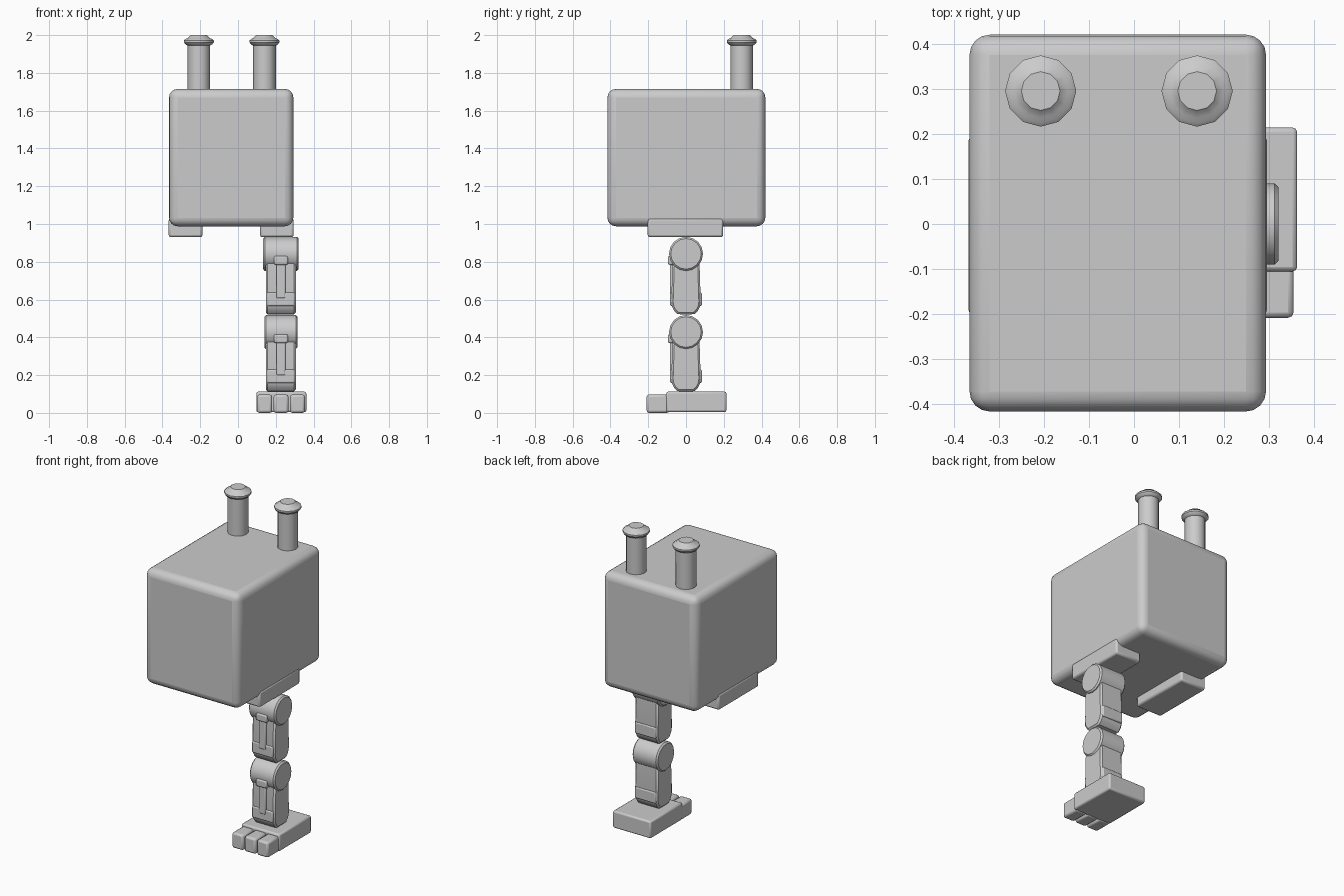
import bpy, bmesh, math

if "Cube" in bpy.data.objects:
    bpy.data.objects.remove(bpy.data.objects["Cube"])

grey = bpy.data.materials.new("plain grey")
grey.diffuse_color = (0.6, 0.6, 0.6, 1)
grey.use_nodes = True
grey.node_tree.nodes["Principled BSDF"].inputs["Base Color"].default_value = grey.diffuse_color


def finish(name, bm, bevel=0.0, segments=2, smooth=True):
    """Turn a bmesh into a coloured, bevelled, smooth-shaded object."""
    bmesh.ops.recalc_face_normals(bm, faces=bm.faces)
    mesh = bpy.data.meshes.new(name)
    bm.to_mesh(mesh)
    bm.free()
    mesh.materials.append(grey)
    ob = bpy.data.objects.new(name, mesh)
    bpy.context.collection.objects.link(ob)
    if bevel:
        mod = ob.modifiers.new("bevel", 'BEVEL')
        mod.width = bevel
        mod.segments = segments
        mod.limit_method = 'ANGLE'
        mod.angle_limit = math.radians(40)
    bpy.ops.object.select_all(action='DESELECT')
    bpy.context.view_layer.objects.active = ob
    ob.select_set(True)
    if smooth:
        bpy.ops.object.shade_smooth_by_angle(angle=math.radians(35))
    return ob


def box(name, x, y, z, bevel=0.01, segments=2):
    """Box given by its (min, max) on each axis."""
    bm = bmesh.new()
    bmesh.ops.create_cube(bm, size=1)
    for v in bm.verts:
        v.co = [r[0] + (c + 0.5) * (r[1] - r[0]) for c, r in zip(v.co, (x, y, z))]
    return finish(name, bm, bevel, segments)


def extrude_x(name, profile, x0, x1, bevel):
    """Extrude a (y, z) outline along x."""
    bm = bmesh.new()
    face = bm.faces.new([bm.verts.new((x0, y, z)) for y, z in profile])
    new = bmesh.ops.extrude_face_region(bm, geom=[face])["geom"]
    bmesh.ops.translate(bm, vec=(x1 - x0, 0, 0),
                        verts=[g for g in new if isinstance(g, bmesh.types.BMVert)])
    return finish(name, bm, bevel, 1)


def arc(z, r, start, end, n):
    """Arc points around (0, z), angles in degrees."""
    return [(r * math.cos(math.radians(start + (end - start) * i / n)),
             z + r * math.sin(math.radians(start + (end - start) * i / n)))
            for i in range(n + 1)]


def lathe(name, x, y, profile, sides=12):
    """Revolve an (r, z) outline about a vertical axis."""
    bm = bmesh.new()
    rings = [[bm.verts.new((x + r * math.cos(math.tau * i / sides),
                            y + r * math.sin(math.tau * i / sides), z))
              for i in range(sides)] for r, z in profile]
    for a, b in zip(rings, rings[1:]):
        for i in range(sides):
            j = (i + 1) % sides
            bm.faces.new((a[i], a[j], b[j], b[i]))
    bm.faces.new(rings[0])
    bm.faces.new(rings[-1])
    return finish(name, bm)


# Torso block
box("torso", (-0.365, 0.293), (-0.416, 0.42), (0.988, 1.715), 0.045, 4)

# Hip pads under both sides
box("left_hip_pad", (-0.367, -0.188), (-0.203, 0.197), (0.93, 1.03), 0.012)
box("right_hip_pad", (0.117, 0.295), (-0.203, 0.197), (0.93, 1.03), 0.012)

# Exhaust stacks with domed caps
stack = [(0.06, 1.68), (0.06, 1.945), (0.07, 1.95), (0.079, 1.962),
         (0.079, 1.972), (0.07, 1.98), (0.06, 1.983), (0.043, 2.0)]
for side, x in (("left", -0.207), ("right", 0.14)):
    lathe(side + "_exhaust", x, 0.295, stack)

# Single leg: two matching segments
CX = 0.227
for part, joint, foot_end, half in (("thigh", 0.842, 0.522, 0.094),
                                    ("shin", 0.428, 0.114, 0.088)):
    # Limb with rounded lower end
    low = foot_end + 0.065
    limb = [(0.07, joint), (-0.07, joint)] + arc(low, 0.078, 180, 235, 3)
    limb += [(-0.03, foot_end), (0.03, foot_end)] + arc(low, 0.078, 305, 360, 3)
    extrude_x(part + "_limb", limb, CX - 0.08, CX + 0.08, 0.01)
    # Joint drum
    extrude_x(part + "_joint", arc(joint, 0.09, 0, 337.5, 15),
              CX - half, CX + half, 0.009)
    # Front piston rod, collar and lower bands
    box(part + "_piston", (CX - 0.024, CX + 0.024), (-0.086, -0.06),
        (foot_end + 0.085, joint - 0.03), 0.006)
    box(part + "_piston_collar", (CX - 0.037, CX + 0.037), (-0.096, -0.06),
        (joint - 0.058, joint - 0.012), 0.008)
    box(part + "_lower_band", (CX - 0.072, CX + 0.072), (-0.084, 0.084),
        (foot_end + 0.045, foot_end + 0.115), 0.006)

# Foot and three toes
box("foot", (0.097, 0.362), (-0.105, 0.214), (0.004, 0.112), 0.01)
for i in range(3):
    x = 0.102 + i * 0.087
    box("toe_%d" % (i + 1), (x, x + 0.078), (-0.208, -0.09), (0.0, 0.097), 0.012)
